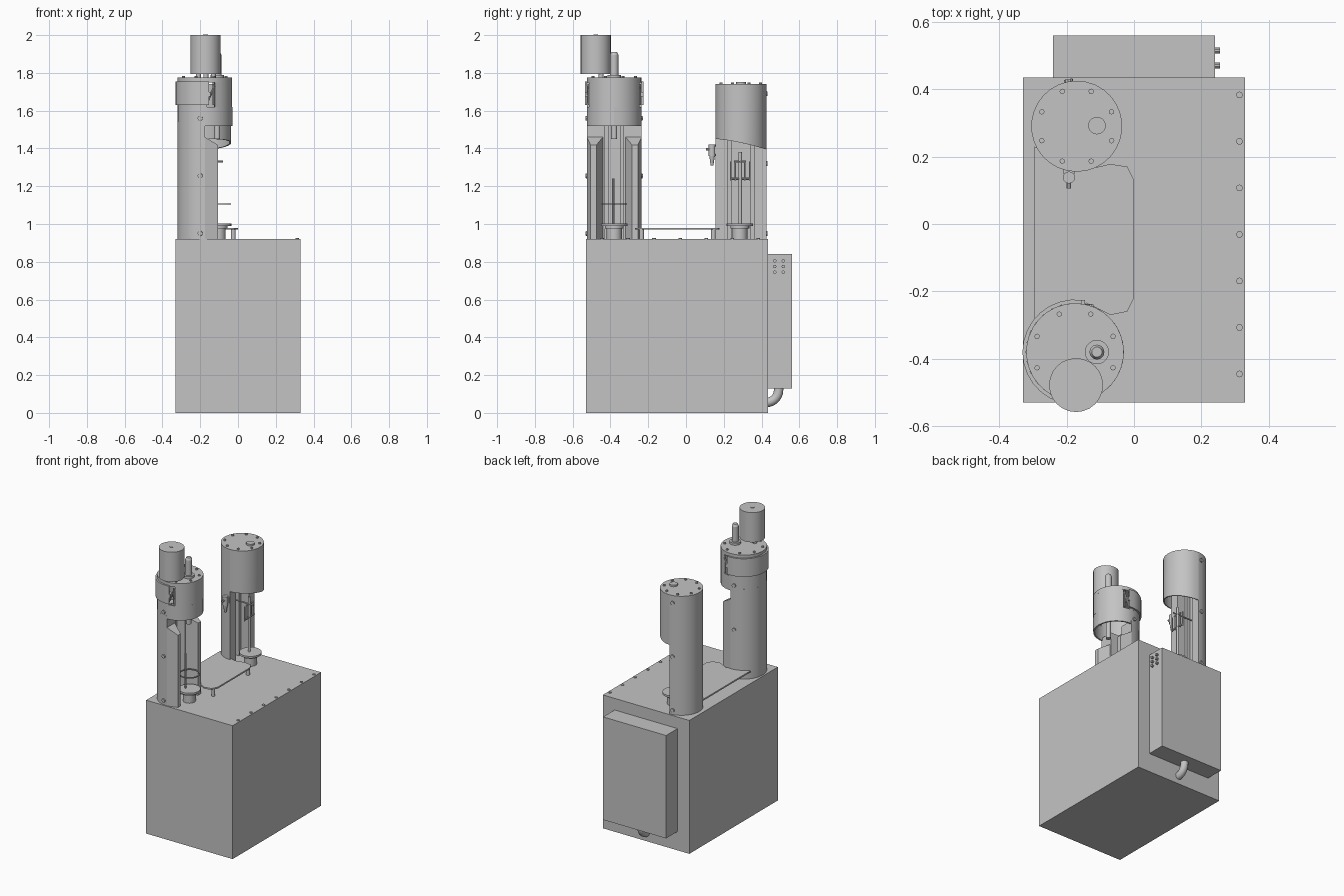
import bpy, bmesh, math
from mathutils import Vector

if "Cube" in bpy.data.objects:
    bpy.data.objects.remove(bpy.data.objects["Cube"])

GREY = (0.55, 0.55, 0.55, 1)
steel = bpy.data.materials.new("grey_steel")
steel.use_nodes = True
steel.diffuse_color = GREY
steel.node_tree.nodes["Principled BSDF"].inputs["Base Color"].default_value = GREY


def finish(name, bm):
    bmesh.ops.recalc_face_normals(bm, faces=bm.faces)
    mesh = bpy.data.meshes.new(name)
    bm.to_mesh(mesh)
    bm.free()
    obj = bpy.data.objects.new(name, mesh)
    bpy.context.collection.objects.link(obj)
    mesh.materials.append(steel)
    bpy.ops.object.select_all(action='DESELECT')
    obj.select_set(True)
    bpy.context.view_layer.objects.active = obj
    bpy.ops.object.shade_smooth_by_angle(angle=math.radians(32))
    return obj


def prism(name, outline, bottom, top):
    """Upright prism; bottom and top are heights or functions of (x, y)."""
    height = lambda h, p: h(*p) if callable(h) else h
    bm = bmesh.new()
    low = [bm.verts.new((*p, height(bottom, p))) for p in outline]
    high = [bm.verts.new((*p, height(top, p))) for p in outline]
    bm.faces.new(low)
    bm.faces.new(high)
    n = len(outline)
    for i in range(n):
        j = (i + 1) % n
        bm.faces.new((low[i], low[j], high[j], high[i]))
    return finish(name, bm)


def box(name, x0, x1, y0, y1, z0, z1):
    return prism(name, [(x0, y0), (x1, y0), (x1, y1), (x0, y1)], z0, z1)


def arc(c, r, a0, a1, steps=None):
    steps = steps or max(2, round(abs(a1 - a0) / 12))
    angles = [math.radians(a0 + (a1 - a0) * i / steps) for i in range(steps + 1)]
    return [(c[0] + r * math.cos(a), c[1] + r * math.sin(a)) for a in angles]


def shell(name, c, r_in, r_out, a0, a1, bottom, top):
    return prism(name, arc(c, r_out, a0, a1) + arc(c, r_in, a1, a0), bottom, top)


def rod(name, start, end, r, r_end=None, sides=20):
    a, b = Vector(start), Vector(end)
    bm = bmesh.new()
    bmesh.ops.create_cone(bm, cap_ends=True, segments=sides, radius1=r,
                          radius2=r if r_end is None else r_end, depth=(b - a).length)
    bmesh.ops.rotate(bm, verts=bm.verts, matrix=Vector((0, 0, 1)).rotation_difference(b - a).to_matrix())
    bmesh.ops.translate(bm, verts=bm.verts, vec=(a + b) / 2)
    return finish(name, bm)


def post(name, c, z0, z1, r, r_end=None, sides=20):
    return rod(name, (*c, z0), (*c, z1), r, r_end, sides)


def column(name, c, r, z1, lip, slot):
    """Half-round column, flat towards +x, with a stepped vertical slot."""
    x, y = c
    notch = [(x, y - lip), (x - 0.06, y - lip), (x - 0.06, y - slot), (x - 0.085, y - slot),
             (x - 0.085, y + slot), (x - 0.06, y + slot), (x - 0.06, y + lip), (x, y + lip)]
    prism(name, arc(c, r, 90, 270) + notch, 0.92, z1)


def lid_screws(name, c, r, z):
    for i in range(8):
        a = math.radians(22.5 + 45 * i)
        post(name, (c[0] + r * math.cos(a), c[1] + r * math.sin(a)), z, z + 0.008, 0.008, sides=8)


def side_screws(name, c, r, side, heights):
    a = math.radians(100)
    out = lambda d, z: (c[0] + d * math.cos(a), c[1] + side * d * math.sin(a), z)
    for z in heights:
        rod(name, out(r - 0.005, z), out(r + 0.007, z), 0.013, sides=10)


# Cabinet and its edge screws
box("cabinet", -0.33, 0.33, -0.53, 0.435, 0, 0.92)
for i in range(7):
    post("cabinet_screw", (0.313, -0.445 + 0.138 * i), 0.92, 0.925, 0.01, sides=10)

# Control box on the back with buttons and conduit
box("control_box", -0.24, 0.24, 0.435, 0.545, 0.13, 0.84)
box("control_box_lid", -0.24, 0.24, 0.545, 0.56, 0.13, 0.84)
for y in (0.47, 0.515):
    for z in (0.745, 0.775, 0.805):
        rod("button", (0.24, y, z), (0.255, y, z), 0.009, sides=10)
curve = bpy.data.curves.new("conduit", 'CURVE')
curve.dimensions = '3D'
curve.bevel_depth = 0.025
curve.use_fill_caps = True
spline = curve.splines.new('POLY')
path = [(0.49, 0.14)] + arc((0.425, 0.12), 0.065, 0, -90, 7)
spline.points.add(len(path) - 1)
for p, (y, z) in zip(spline.points, path):
    p.co = (0, y, z, 1)
conduit = bpy.data.objects.new("conduit", curve)
conduit.data.materials.append(steel)
bpy.context.collection.objects.link(conduit)

# Tray plate between the columns, on legs
tray = [(-0.295, -0.28), (-0.14, -0.235), (-0.07, -0.27), (-0.02, -0.26), (0, -0.22),
        (0, 0.13), (-0.02, 0.17), (-0.07, 0.178), (-0.14, 0.162), (-0.295, 0.23)]
prism("tray", tray, 0.97, 0.98)
for y in (-0.235, 0.145):
    post("tray_leg", (-0.025, y), 0.92, 0.97, 0.012, sides=12)

# Front column with guards
front = (-0.175, -0.38)
column("front_column", front, 0.145, 1.54, 0.05, 0.03)
for side in (-1, 1):
    place = lambda x, y: (x, front[1] + side * y)
    guard = [place(-0.175, 0.145), place(-0.105, 0.125), place(-0.105, 0.095), place(-0.175, 0.06)]
    prism("front_guard", guard, 0.92, lambda x, y: 1.46 - 0.6 * (x + 0.175))
    side_screws("front_column_screw", front, 0.145, side, (0.95, 1.255, 1.56))

# Front head: hollow drum with two windows, a band and a lid
shell("head_skirt", front, 0.135, 0.145, 0, 360, 1.52, 1.62)
shell("head_right_wall", front, 0.135, 0.145, -68, 68, 1.62, 1.75)
shell("head_back_wall", front, 0.135, 0.145, 86, 274, 1.62, 1.75)
shell("head_band", front, 0.145, 0.156, 82, 278, 1.63, 1.755)
post("head_lid", front, 1.75, 1.775, 0.145, sides=30)
lid_screws("head_lid_screw", front, 0.122, 1.775)
for side in (-1, 1):
    y = front[1] + side * 0.137
    box("latch", -0.175, -0.145, y - 0.018, y + 0.018, 1.675, 1.70)
    rod("latch_bar", (-0.165, y, 1.64), (-0.125, y, 1.73), 0.006, sides=8)
    rod("latch_pin", (-0.13, y, 1.63), (-0.13, y, 1.74), 0.005, sides=8)

# Motor and spindle on the front head
motor = (-0.172, -0.478)
post("motor", motor, 1.795, 2.0, 0.08, sides=24)
post("motor_shaft_end", motor, 2.0, 2.003, 0.012, sides=12)
for x in (-0.21, -0.17, -0.13):
    post("motor_standoff", (x, -0.45), 1.775, 1.795, 0.013, sides=12)
spindle = (-0.11, -0.38)
post("spindle_collar", spindle, 1.775, 1.79, 0.036)
post("spindle_post", spindle, 1.79, 1.895, 0.022)
post("spindle_tip", spindle, 1.895, 1.91, 0.022, 0.015)
post("spindle_shaft", spindle, 1.45, 1.75, 0.016)

# Rear column with its half hood, cut lower towards the back
rear = (-0.17, 0.29)
column("rear_column", rear, 0.135, 1.74, 0.07, 0.05)
hood_edge = lambda x, y: 1.45 - 0.055 * max(0, (y - 0.155) / 0.27) ** 1.5
shell("rear_hood", rear, 0.127, 0.135, -90, 90, hood_edge, 1.73)
post("rear_lid", rear, 1.72, 1.741, 0.135, sides=30)
lid_screws("rear_lid_screw", rear, 0.112, 1.741)
post("rear_lid_knob", (-0.11, 0.292), 1.74, 1.752, 0.026)
side_screws("rear_column_screw", rear, 0.135, 1, (0.95, 1.32, 1.69))

# Turntables and pedestals in front of both columns
for name, y in (("front", -0.38), ("rear", 0.285)):
    c = (-0.105, y)
    post(name + "_pedestal", c, 0.92, 0.975, 0.04)
    post(name + "_pedestal_flange", c, 0.975, 0.99, 0.05)
    post(name + "_turntable", c, 0.99, 1.003, 0.07, sides=24)

# Guide ring and needle at the front
shell("guide_ring", (-0.105, -0.38), 0.06, 0.067, -180, 180, 1.102, 1.109)
rod("ring_bracket", (-0.23, -0.38, 1.105), (-0.17, -0.38, 1.105), 0.006, sides=8)
post("front_needle", (-0.13, -0.385), 1.0, 1.24, 0.007, sides=10)

# Stirrer with arms at the rear
stir = (-0.115, 0.287)
post("stirrer_rod", stir, 1.0, 1.38, 0.009, sides=12)
rod("stirrer_arm", (-0.115, 0.235, 1.24), (-0.115, 0.34, 1.24), 0.006, sides=8)
rod("stirrer_cross", (-0.115, 0.255, 1.33), (-0.115, 0.318, 1.33), 0.005, sides=8)
rod("stirrer_bracket", (-0.24, 0.287, 1.33), (-0.08, 0.287, 1.33), 0.005, sides=8)
for y in (0.237, 0.262, 0.312, 0.338):
    post("stirrer_prong", (-0.115, y), 1.23, 1.33, 0.004, sides=8)

# Tap on the rear column
tap = (-0.193, 0.138)
post("tap_body", tap, 1.36, 1.42, 0.018, sides=12)
post("tap_nozzle", tap, 1.31, 1.36, 0.007, 0.015, sides=12)
rod("tap_handle", (-0.193, 0.105, 1.395), (-0.193, 0.17, 1.395), 0.007, sides=10)
box("tap_mount", -0.21, -0.175, 0.15, 0.17, 1.37, 1.41)
